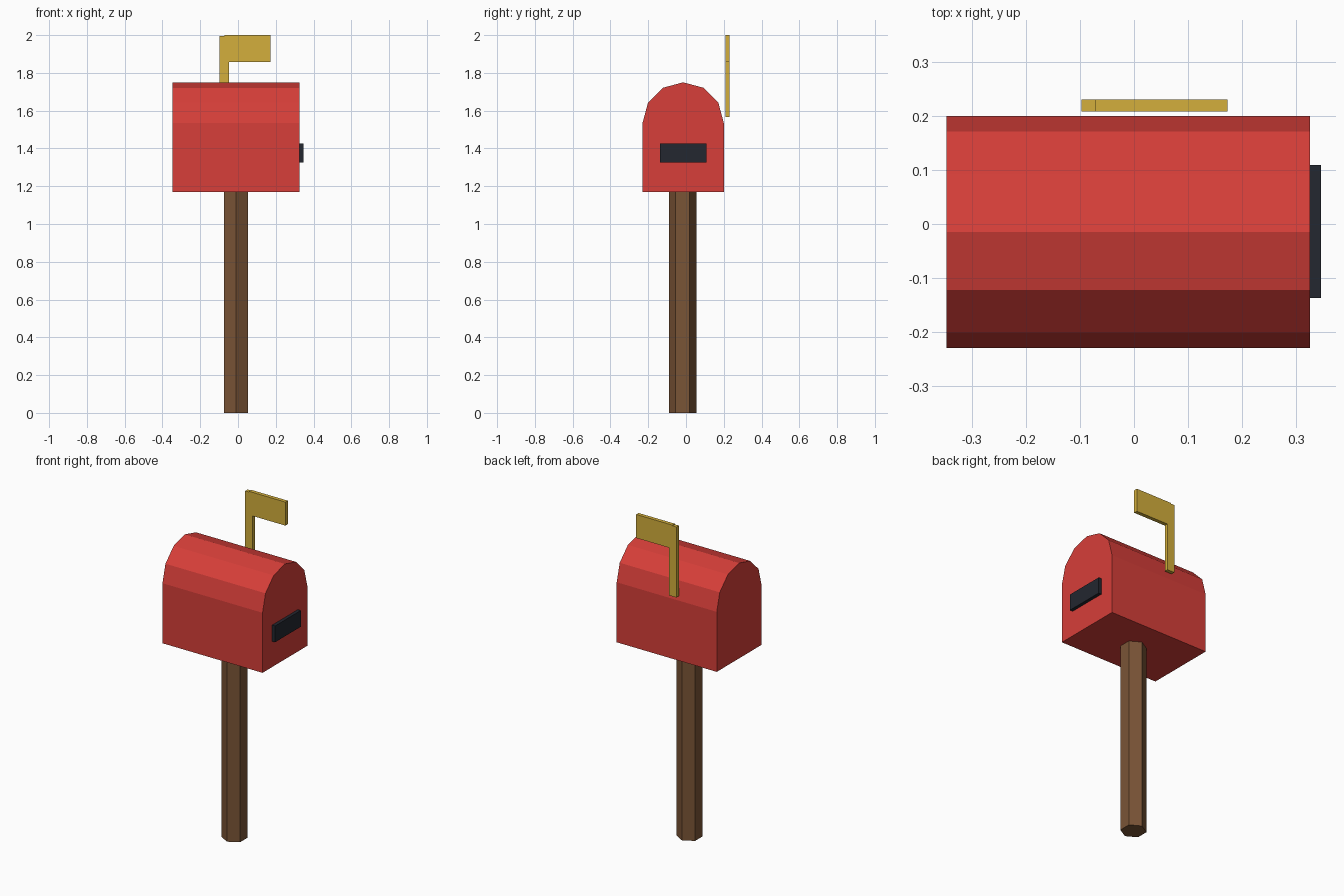
import bpy
import bmesh
import math
from mathutils import Vector

cube = bpy.data.objects.get("Cube")
if cube:
    bpy.data.objects.remove(cube, do_unlink=True)


def make_material(name, color):
    mat = bpy.data.materials.new(name)
    mat.use_nodes = True
    rgba = (*color, 1.0)
    mat.diffuse_color = rgba
    mat.node_tree.nodes["Principled BSDF"].inputs["Base Color"].default_value = rgba
    return mat


def extrude_profile(name, points, offset, mat):
    """Flat-shaded prism: a closed outline pushed along an offset."""
    bm = bmesh.new()
    face = bm.faces.new([bm.verts.new(p) for p in points])
    result = bmesh.ops.extrude_face_region(bm, geom=[face])
    moved = [g for g in result["geom"] if isinstance(g, bmesh.types.BMVert)]
    bmesh.ops.translate(bm, verts=moved, vec=Vector(offset))
    bmesh.ops.recalc_face_normals(bm, faces=bm.faces)
    mesh = bpy.data.meshes.new(name)
    bm.to_mesh(mesh)
    bm.free()
    mesh.materials.append(mat)
    obj = bpy.data.objects.new(name, mesh)
    bpy.context.collection.objects.link(obj)
    return obj


def arc(cy, cz, radius, start, end, steps):
    angles = [start + (end - start) * i / steps for i in range(steps + 1)]
    return [(cy + radius * math.cos(a), cz + radius * math.sin(a)) for a in angles]


red = make_material("red paint", (0.68, 0.049, 0.041))
brown = make_material("brown wood", (0.195, 0.089, 0.037))
gold = make_material("gold paint", (0.658, 0.429, 0.045))
dark = make_material("dark slot", (0.017, 0.020, 0.029))

# Mailbox body: straight sides under a six-segment half-round roof
BACK, FRONT = -0.347, 0.326
outline = [(-0.23, 1.17), (0.20, 1.17)] + arc(-0.015, 1.535, 0.215, 0, math.pi, 6)
extrude_profile("mailbox_body", [(BACK, y, z) for y, z in outline],
                (FRONT - BACK, 0, 0), red)

# Hexagonal post with corners pointing along y
hexagon = arc(-0.011, -0.018, 0.073, math.pi / 2, math.pi * 13 / 6, 5)
extrude_profile("post", [(x, y, 0) for x, y in hexagon], (0, 0, 1.17), brown)

# Mail slot on the end wall
slot = [(-0.137, 1.326), (0.109, 1.326), (0.109, 1.425), (-0.137, 1.425)]
extrude_profile("mail_slot", [(FRONT, y, z) for y, z in slot],
                (0.02, 0, 0), dark)

# Raised signal flag: upright arm and plate in one outline
flag = [(-0.097, 1.567), (-0.047, 1.567), (-0.047, 1.857), (0.173, 1.857),
        (0.173, 2.0), (-0.071, 2.0), (-0.071, 1.996), (-0.097, 1.996)]
extrude_profile("signal_flag", [(x, 0.208, z) for x, z in flag],
                (0, 0.023, 0), gold)
